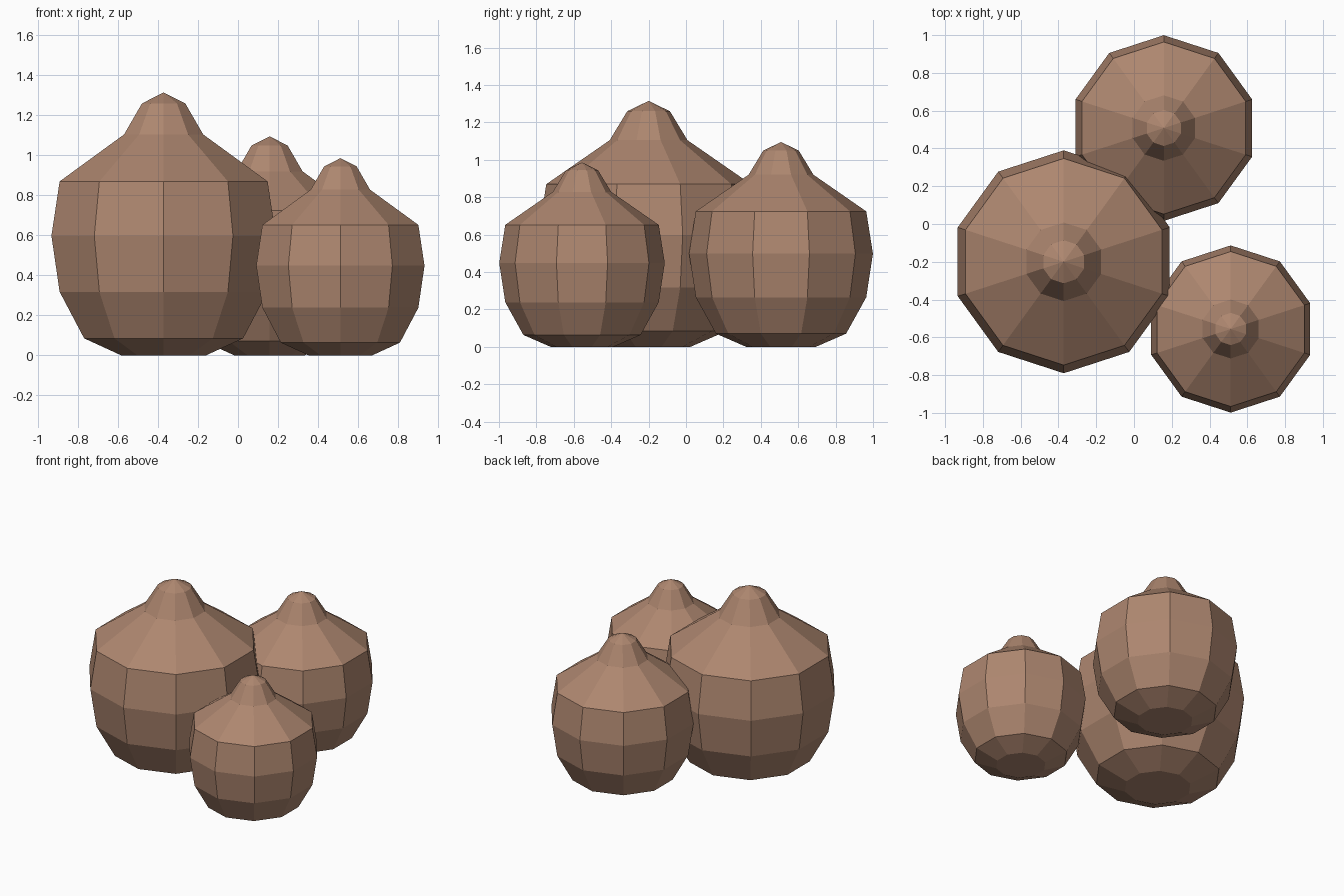
import bpy, bmesh
from math import pi, cos, sin

if "Cube" in bpy.data.objects:
    bpy.data.objects.remove(bpy.data.objects["Cube"])

# Shared jar profile (radius, height), from base to shoulder and cap
PROFILE = [(0.223, 0.0), (0.418, 0.085), (0.547, 0.318), (0.59, 0.598),
           (0.547, 0.87), (0.208, 1.105), (0.114, 1.26)]
TIP = 1.315
SIDES = 10

clay = bpy.data.materials.new("clay")
clay.diffuse_color = (0.42, 0.24, 0.16, 1)
clay.use_nodes = True
clay.node_tree.nodes["Principled BSDF"].inputs["Base Color"].default_value = clay.diffuse_color


def make_jar(name, x, y, scale):
    bm = bmesh.new()
    rings = []
    for r, z in PROFILE:
        rings.append([bm.verts.new((r * cos(pi / 2 + 2 * pi * i / SIDES),
                                    r * sin(pi / 2 + 2 * pi * i / SIDES), z))
                      for i in range(SIDES)])
    tip = bm.verts.new((0, 0, TIP))
    # Flat base, ring-to-ring walls, pointed cap
    bm.faces.new(rings[0][::-1])
    for i in range(SIDES):
        j = (i + 1) % SIDES
        for a, b in zip(rings, rings[1:]):
            bm.faces.new((a[i], a[j], b[j], b[i]))
        bm.faces.new((rings[-1][i], rings[-1][j], tip))
    bmesh.ops.scale(bm, vec=(scale,) * 3, verts=bm.verts)
    mesh = bpy.data.meshes.new(name)
    bm.to_mesh(mesh)
    bm.free()
    mesh.materials.append(clay)
    obj = bpy.data.objects.new(name, mesh)
    obj.location = (x, y, 0)
    bpy.context.collection.objects.link(obj)


# Cluster of three sizes
make_jar("large_jar", -0.372, -0.2, 1.0)
make_jar("medium_jar", 0.158, 0.508, 0.833)
make_jar("small_jar", 0.512, -0.556, 0.75)
